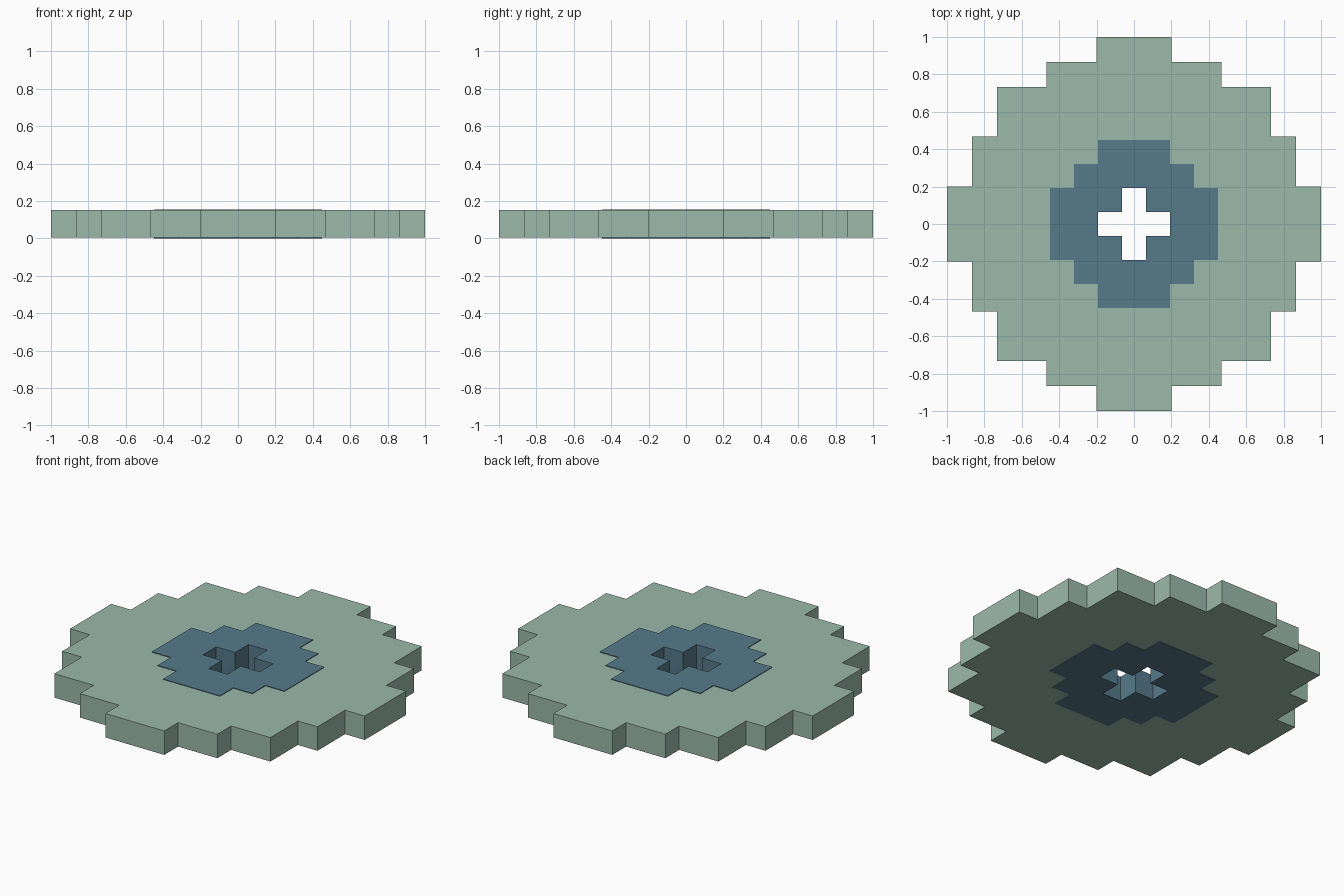
import bpy, bmesh

if "Cube" in bpy.data.objects:
    bpy.data.objects.remove(bpy.data.objects["Cube"])


def material(name, rgb):
    m = bpy.data.materials.new(name)
    m.diffuse_color = (*rgb, 1.0)
    m.use_nodes = True
    m.node_tree.nodes["Principled BSDF"].inputs["Base Color"].default_value = m.diffuse_color
    return m


def stepped_loop(levels, unit):
    """Blocky round outline: one quarter staircase, turned four times."""
    quarter = []
    for i in range(len(levels) - 1):
        a, b = levels[i], levels[i + 1]
        quarter.append((a[0] * unit, a[1] * unit))
        quarter.append((b[0] * unit, a[1] * unit))
    quarter.append((levels[-1][0] * unit, levels[-1][1] * unit))
    pts = []
    for _ in range(4):
        pts += quarter
        quarter = [(-y, x) for x, y in quarter]
    return pts


def ring_prism(name, outer, inner, z0, z1, mat):
    """Plate with a hole, extruded from z0 to z1."""
    bm = bmesh.new()
    for loop in (outer, inner):
        vs = [bm.verts.new((x, y, z0)) for x, y in loop]
        for i in range(len(vs)):
            bm.edges.new((vs[i - 1], vs[i]))
    bmesh.ops.triangle_fill(bm, use_beauty=True, edges=bm.edges[:], normal=(0, 0, 1))
    ext = bmesh.ops.extrude_face_region(bm, geom=bm.faces[:], use_keep_orig=True)
    top = [g for g in ext["geom"] if isinstance(g, bmesh.types.BMVert)]
    bmesh.ops.translate(bm, verts=top, vec=(0, 0, z1 - z0))
    bmesh.ops.recalc_face_normals(bm, faces=bm.faces[:])
    me = bpy.data.meshes.new(name)
    bm.to_mesh(me)
    bm.free()
    me.materials.append(mat)
    ob = bpy.data.objects.new(name, me)
    bpy.context.collection.objects.link(ob)
    return ob


green = material("sage green", (0.328, 0.491, 0.402))
blue = material("slate blue", (0.093, 0.195, 0.254))

U = 2 / 15      # block size of the rim
H = 0.9 / 7     # block size of the hub

# Each pair is the outer corner of one step, in blocks
rim_steps = [(7.5, 1.5), (6.5, 3.5), (5.5, 5.5), (3.5, 6.5), (1.5, 7.5)]
hub_steps = [(3.5, 1.5), (2.5, 2.5), (1.5, 3.5)]
hole_steps = [(1.5, 0.5), (0.5, 1.5)]

hub_outline = stepped_loop(hub_steps, H)

# Wide rim
ring_prism("rim", stepped_loop(rim_steps, U), hub_outline, 0.004, 0.151, green)
# Slightly thicker hub with a cross-shaped axle hole
ring_prism("hub", hub_outline, stepped_loop(hole_steps, H), 0.0, 0.155, blue)
